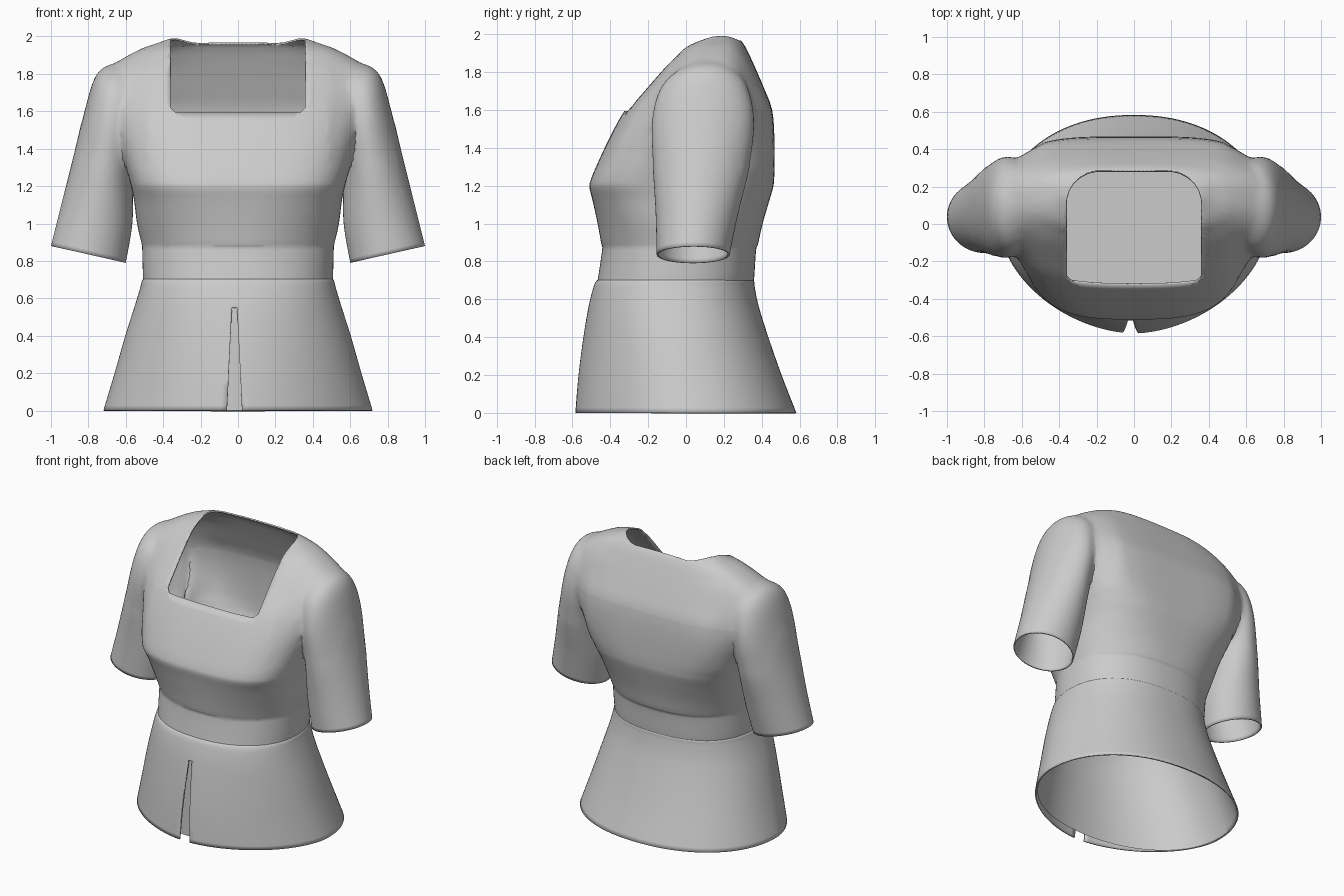
import bpy, bmesh, math
from mathutils import Vector

if "Cube" in bpy.data.objects:
    bpy.data.objects.remove(bpy.data.objects["Cube"])


def spline(rows, sub):
    """Catmull-Rom resampling of a list of equal-length rows."""
    out = []
    for i in range(len(rows) - 1):
        quad = [rows[max(i - 1, 0)], rows[i], rows[i + 1], rows[min(i + 2, len(rows) - 1)]]
        for s in range(sub):
            t = s / sub
            out.append([0.5 * (2 * b + (c - a) * t + (2 * a - 5 * b + 4 * c - d) * t * t
                               + (3 * b - a - 3 * c + d) * t ** 3) for a, b, c, d in zip(*quad)])
    return out + [list(rows[-1])]


def loft(name, rings, caps=(True, True)):
    bm = bmesh.new()
    loops = [[bm.verts.new(p) for p in r] for r in rings]
    n = len(loops[0])
    for a, b in zip(loops, loops[1:]):
        for i in range(n):
            j = (i + 1) % n
            bm.faces.new((a[i], a[j], b[j], b[i]))
    if caps[0]:
        bm.faces.new(loops[0][::-1])
    if caps[1]:
        bm.faces.new(loops[-1])
    if all(caps):
        bmesh.ops.recalc_face_normals(bm, faces=bm.faces)
    me = bpy.data.meshes.new(name)
    bm.to_mesh(me)
    bm.free()
    ob = bpy.data.objects.new(name, me)
    bpy.context.collection.objects.link(ob)
    return ob


def body_rings(rows, sub, count=120):
    """Rows: z, half width, front y, back y, front and back roundness."""
    rings = []
    for z, w, yf, yb, nf, nb in spline(rows, sub):
        ring, yc = [], (yf + yb) / 2
        for i in range(count):
            a = 2 * math.pi * (i + 0.5) / count
            c, s = math.cos(a), math.sin(a)
            e = nb if s > 0 else nf
            r = (abs(c) ** e + abs(s) ** e) ** (-1 / e)
            ring.append((w * c * r, yc + (yb - yf) / 2 * s * r, z))
        rings.append(ring)
    return rings


def cut_opening(bm, planes):
    """Remove the faces lying behind every one of the planes."""
    planes = [(Vector(c), Vector(n).normalized()) for c, n in planes]
    for c, n in planes:
        bmesh.ops.bisect_plane(bm, geom=bm.verts[:] + bm.edges[:] + bm.faces[:],
                               plane_co=c, plane_no=n, dist=1e-5)
    gone = [f for f in bm.faces
            if all((f.calc_center_median() - c).dot(n) < 0 for c, n in planes)]
    bmesh.ops.delete(bm, geom=gone, context='FACES')


def finish(ob, thickness):
    if thickness:
        mod = ob.modifiers.new("cloth_thickness", 'SOLIDIFY')
        mod.thickness = thickness
        mod.offset = -1
    bpy.ops.object.select_all(action='DESELECT')
    bpy.context.view_layer.objects.active = ob
    ob.select_set(True)
    bpy.ops.object.shade_smooth_by_angle(angle=math.radians(40))


# Bodice with waistband
bodice = loft("bodice", body_rings([
    (.685, .505, -.470, .355, 2.2, 2.3), (.71, .508, -.465, .36, 2.2, 2.3),
    (.86, .512, -.443, .37, 2.2, 2.3), (.89, .515, -.447, .38, 2.2, 2.3),
    (1.0, .54, -.467, .405, 2.4, 2.5), (1.12, .555, -.493, .44, 2.8, 2.9),
    (1.19, .57, -.51, .46, 3.1, 3.2), (1.23, .58, -.503, .465, 3.2, 3.4),
    (1.3, .60, -.475, .468, 3.2, 3.8), (1.45, .645, -.405, .467, 3.1, 4.3),
    (1.6, .68, -.322, .455, 2.9, 4.0), (1.72, .69, -.22, .41, 2.8, 3.4),
    (1.82, .69, -.13, .367, 2.7, 3.0), (1.88, .62, -.075, .34, 2.6, 2.8),
    (1.93, .53, -.03, .315, 2.5, 2.8), (1.965, .43, .03, .29, 2.5, 2.8),
    (1.988, .36, .09, .25, 2.5, 2.8), (1.995, .28, .13, .21, 2.5, 2.8)], 3))

# Sleeves: inner x, inner z, outer x, outer z, front y, back y
sleeve_rows = [(.60, .79, 1.0, .88, -.155, .23), (.565, 1.0, .945, 1.10, -.16, .275),
               (.56, 1.22, .875, 1.38, -.175, .335), (.54, 1.42, .815, 1.63, -.185, .365),
               (.50, 1.60, .765, 1.79, -.145, .335), (.45, 1.70, .69, 1.85, -.06, .28),
               (.42, 1.76, .58, 1.86, .02, .2)]
for side, label in ((1, "right"), (-1, "left")):
    rings = []
    for xi, zi, xo, zo, yf, yb in spline(sleeve_rows, 6):
        ring = []
        for i in range(60):
            a = 2 * math.pi * i / 60
            t = 0.5 + 0.5 * math.cos(a)
            ring.append((side * (xi + (xo - xi) * t),
                         (yf + yb) / 2 + (yb - yf) / 2 * math.sin(a), zi + (zo - zi) * t))
        rings.append(ring)
    sleeve = loft(label + "_sleeve", rings)
    mod = bodice.modifiers.new("join_sleeve", 'BOOLEAN')
    mod.operation, mod.solver, mod.object = 'UNION', 'EXACT', sleeve
    bpy.context.view_layer.objects.active = bodice
    bpy.ops.object.modifier_apply(modifier=mod.name)
    bpy.data.objects.remove(sleeve)

# Open the waist and cuffs, soften the armhole seam, cut the square neckline
bm = bmesh.new()
bm.from_mesh(bodice.data)
bmesh.ops.delete(bm, geom=[f for f in bm.faces if len(f.verts) > 40], context='FACES')
bmesh.ops.remove_doubles(bm, verts=bm.verts, dist=.003)
seam = [v for v in bm.verts if .5 < abs(v.co.x) < .84 and v.co.z > 1.3 and not v.is_boundary]
for _ in range(10):
    bmesh.ops.smooth_vert(bm, verts=seam, factor=.5, use_axis_x=True, use_axis_y=True, use_axis_z=True)
neck = [((0, 0, 1.595), (0, 0, -1)), ((0, .285, 0), (0, 1, 0))]
for s in (1, -1):
    neck.append(((s * .36, 0, 0), (s, 0, 0)))
    neck.append(((s * .345, 0, 1.605), (s, 0, -1)))
    for deg in (15, 30, 45, 60, 75):
        c, d = math.cos(math.radians(deg)), math.sin(math.radians(deg))
        neck.append(((s * (.18 + .18 * c), .105 + .18 * d, 0), (s * c, d, 0)))
cut_opening(bm, neck)
bm.to_mesh(bodice.data)
bm.free()
finish(bodice, .01)

# Flared peplum with front slit
peplum = loft("peplum", body_rings([
    (0, .72, -.585, .583, 1.8, 2.15), (.2, .66, -.568, .505, 1.85, 2.2),
    (.4, .603, -.542, .435, 1.95, 2.2), (.56, .552, -.515, .385, 2.1, 2.25),
    (.66, .522, -.49, .364, 2.2, 2.3), (.695, .513, -.475, .36, 2.2, 2.3),
    (.705, .503, -.46, .352, 2.2, 2.3)], 5), caps=(False, False))
bm = bmesh.new()
bm.from_mesh(peplum.data)
cut_opening(bm, [((-.06, 0, 0), (-1, 0, .05)), ((.022, 0, 0), (1, 0, .05)),
                 ((0, 0, .55), (0, 0, 1)), ((0, 0, 0), (0, 1, 0))])
bm.to_mesh(peplum.data)
bm.free()
finish(peplum, .01)

# Inner skirt lining, straighter behind the slit and closed at the waist
lining = loft("lining", body_rings([
    (0, .705, -.505, .565, 2.1, 2.15), (.2, .645, -.503, .49, 2.1, 2.2),
    (.4, .588, -.50, .42, 2.1, 2.2), (.56, .538, -.49, .37, 2.1, 2.25),
    (.69, .495, -.455, .345, 2.2, 2.3)], 4), caps=(False, True))
finish(lining, 0)
